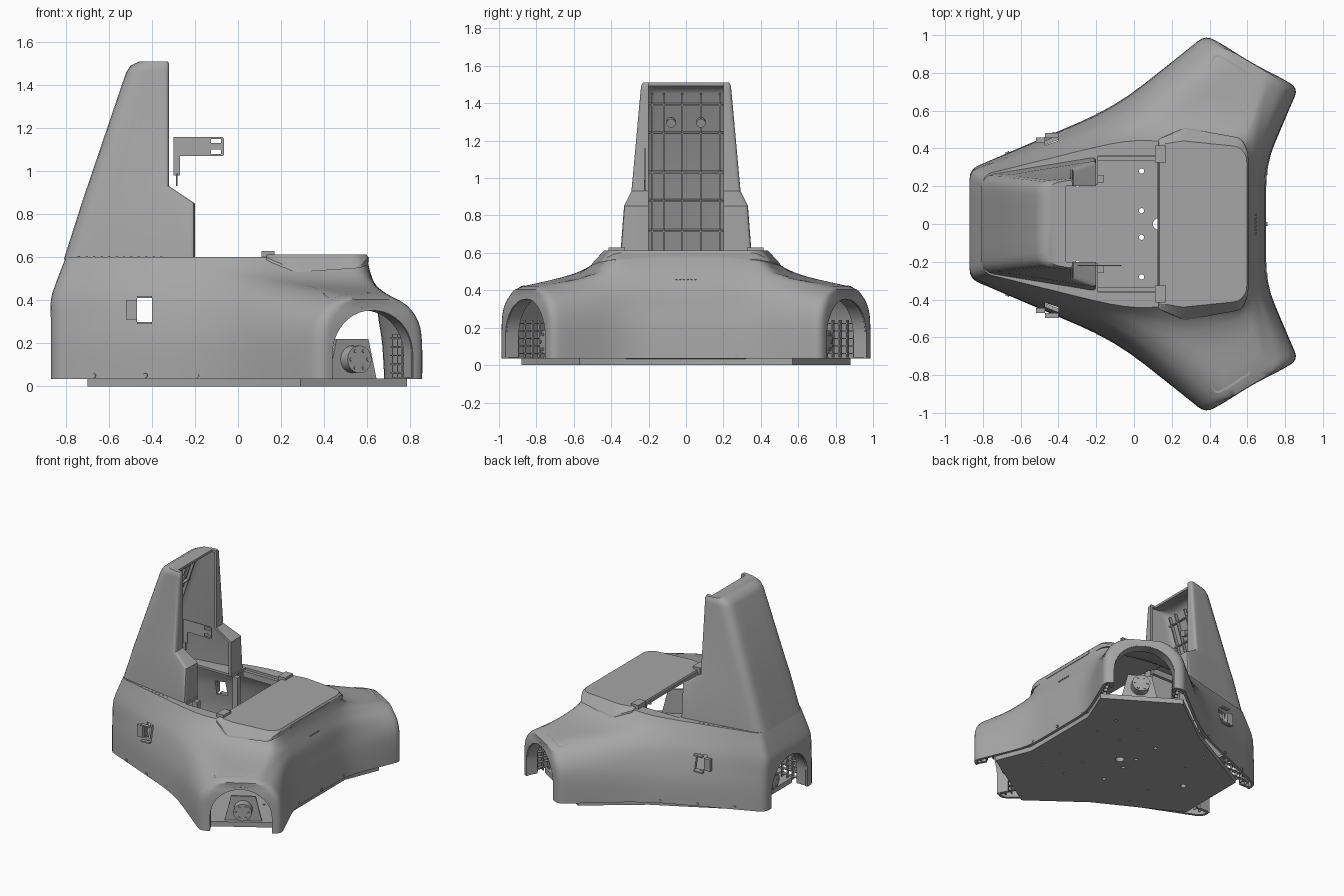
import bpy, bmesh, math
from mathutils import Vector, Matrix
from mathutils.bvhtree import BVHTree

if "Cube" in bpy.data.objects:
    bpy.data.objects.remove(bpy.data.objects["Cube"])

grey = bpy.data.materials.new("plain grey")
grey.use_nodes = True
COLOUR = (0.38, 0.38, 0.38, 1)
grey.diffuse_color = COLOUR
grey.node_tree.nodes["Principled BSDF"].inputs["Base Color"].default_value = COLOUR

ARMS = [Matrix.Translation((0.13, 0, 0)) @ Matrix.Rotation(math.radians(a), 4, 'Z') for a in (60, 180, 300)]
WORLD = Matrix.Identity(4)


def finish(name, bm, smooth=False):
    bmesh.ops.recalc_face_normals(bm, faces=bm.faces)
    mesh = bpy.data.meshes.new(name)
    bm.to_mesh(mesh)
    bm.free()
    mesh.materials.append(grey)
    ob = bpy.data.objects.new(name, mesh)
    bpy.context.collection.objects.link(ob)
    if smooth:
        shade(ob)
    return ob


def shade(ob):
    bpy.ops.object.select_all(action='DESELECT')
    ob.select_set(True)
    bpy.context.view_layer.objects.active = ob
    bpy.ops.object.shade_smooth_by_angle(angle=math.radians(32))


def box(name, lo, hi, matrix=WORLD):
    bm = bmesh.new()
    lo, hi = Vector(lo), Vector(hi)
    m = matrix @ Matrix.Translation((lo + hi) / 2) @ Matrix.Diagonal((*(hi - lo), 1))
    bmesh.ops.create_cube(bm, size=1, matrix=m)
    return finish(name, bm)


def disc(name, at, direction, radius, depth, matrix=WORLD, sides=20):
    bm = bmesh.new()
    turn = Vector(direction).to_track_quat('Z', 'Y').to_matrix().to_4x4()
    bmesh.ops.create_cone(bm, cap_ends=True, segments=sides, radius1=radius, radius2=radius,
                          depth=depth, matrix=matrix @ Matrix.Translation(at) @ turn)
    return finish(name, bm, True)


def prism(name, pts, offset, matrix=WORLD, smooth=False):
    """Polygon of 3D points pushed along an offset."""
    bm = bmesh.new()
    face = bm.faces.new([bm.verts.new(matrix @ Vector(p)) for p in pts])
    out = bmesh.ops.extrude_face_region(bm, geom=[face])
    verts = [v for v in out["geom"] if isinstance(v, bmesh.types.BMVert)]
    bmesh.ops.translate(bm, verts=verts, vec=matrix.to_3x3() @ Vector(offset))
    return finish(name, bm, smooth)


def catmull(path, n):
    path = [Vector(p) for p in path]
    out = []
    for i in range(len(path) - 1):
        a, b, c, d = path[max(i - 1, 0)], path[i], path[i + 1], path[min(i + 2, len(path) - 1)]
        for k in range(n):
            t = k / n
            out.append(0.5 * (2 * b + (c - a) * t + (2 * a - 5 * b + 4 * c - d) * t * t
                              + (3 * b - a - 3 * c + d) * t ** 3))
    return out + [path[-1]]


def rounded(ring, radii):
    """Round each corner, then divide the straight runs."""
    corners = []
    for i, p in enumerate(ring):
        ends = []
        for q in (ring[i - 1], ring[(i + 1) % len(ring)]):
            length = max((q - p).length, 1e-6)
            ends.append(p + (q - p) * min(radii[i] / length, 0.42))
        corners.append([ends[0].lerp(p, t).lerp(p.lerp(ends[1], t), t) for t in (0, .25, .5, .75, 1)])
    out = []
    for i, arc in enumerate(corners):
        nxt = corners[(i + 1) % len(corners)][0]
        out += arc + [arc[-1].lerp(nxt, t / 5) for t in range(1, 5)]
    return out


def loft(name, paths, radii, n, cap_bottom=False):
    """Half outline of upright paths, mirrored over y and skinned."""
    bm = bmesh.new()
    paths = [catmull(p, n) if n > 1 else [Vector(q) for q in p] for p in paths]
    paths += [[Vector((q.x, -q.y, q.z)) for q in p] for p in reversed(paths)]
    radii = radii + radii[::-1]
    rings = [[bm.verts.new(v) for v in rounded(list(level), radii)] for level in zip(*paths)]
    for low, high in zip(rings, rings[1:]):
        for i in range(len(low)):
            j = (i + 1) % len(low)
            bm.faces.new((low[i], low[j], high[j], high[i]))
    bm.faces.new(rings[-1])
    if cap_bottom:
        bm.faces.new(rings[0])
    return finish(name, bm)


def bake(ob, cutters, thickness=0):
    """Hollow, cut, and keep the resulting mesh."""
    if thickness:
        mod = ob.modifiers.new("wall", 'SOLIDIFY')
        mod.thickness, mod.offset = thickness, -1
    for c in cutters:
        mod = ob.modifiers.new("cut", 'BOOLEAN')
        mod.operation, mod.solver, mod.object = 'DIFFERENCE', 'EXACT', c
    graph = bpy.context.evaluated_depsgraph_get()
    mesh = bpy.data.meshes.new_from_object(ob.evaluated_get(graph))
    ob.modifiers.clear()
    ob.data = mesh
    for c in cutters:
        bpy.data.objects.remove(c)
    shade(ob)


def arch(r, half, base, rise, n=20):
    arc = [(r, half * math.cos(math.pi * k / n), 0.15 + rise * math.sin(math.pi * k / n)) for k in range(n + 1)]
    return [(r, half, base)] + arc + [(r, -half, base)]


# body shell: one path per corner, from the hem up to the deck
tip, across, out = Vector((0.625, 0.86, 0)), Vector((0.245, -0.14, 0)), Vector((0.5, 0.866, 0))
roll = [(1, 0, .035), (1, 0, .2), (.93, 0, .3), (.72, .01, .375), (.42, .04, .42)]
corner = lambda s: [tuple(tip + across * s * c - out * back + Vector((0, 0, z))) for c, back, z in roll]
rear = [(-.87, .29, .035), (-.87, .29, .2), (-.87, .285, .3), (-.87, .28, .4), (-.85, .275, .47),
        (-.82, .265, .55), (-.8, .26, .6)]
side = [(-.1, .62, .035), (-.1, .61, .2), (-.09, .585, .32), (-.08, .55, .42), (-.06, .52, .48),
        (-.04, .48, .55), (-.03, .45, .6)]
front = [(.7, .32, .035), (.69, .32, .2), (.675, .32, .3), (.66, .33, .4), (.64, .34, .46),
         (.615, .36, .53), (.6, .36, .6)]
body = loft("body_shell", [rear, side, corner(-1) + [(.32, .58, .485), (.24, .43, .6)],
                           corner(1) + [(.59, .5, .485), (.55, .41, .6)], front],
            [.05, .2, .05, .05, .12], 3)
probe = bmesh.new()
probe.from_mesh(body.data)
tree = BVHTree.FromBMesh(probe)
cuts = [prism("cutter", arch(.88, .215, -.1, .205), (.25, 0, 0), m) for m in ARMS]
cuts += [box("cutter", (-.19, -.36, .5), (.125, .36, .7)), box("cutter", (-.7, -.21, .5), (-.15, .21, .7)),
         box("cutter", (-.47, -1, .3), (-.4, 1, .41))]
bake(body, cuts, .02)

# column shell with the open front
column = loft("column_shell", [
    [(-.81, .255, .59), (-.727, .25, .85), (-.7, .245, .93), (-.52, .225, 1.46), (-.5, .22, 1.49), (-.46, .21, 1.51)],
    [(-.2, .355, .59), (-.2, .335, .85), (-.32, .295, .93), (-.32, .245, 1.47), (-.32, .243, 1.495), (-.325, .235, 1.51)]],
    [.07, .025], 1)
bake(column, [box("cutter", (-.4, -.2, .5), (-.1, .2, 1.47)), box("cutter", (-.36, -.2, 1.4), (-.1, .2, 1.6))], .02)

# rib grid on the column's inner back
slope = Matrix.Translation((-.775, 0, .6)) @ Matrix.Rotation(math.atan2(.29, .87), 4, 'Y')
for y in (-.18, -.12, -.02, .08, .18):
    box("column_rib", (0, y - .004, .02), (.022, y + .004, .9), slope)
for z in (.13, .3, .46, .68, .84):
    box("column_rib", (0, -.2, z - .004), (.022, .2, z + .004), slope)
for y in (-.08, .08):
    disc("column_boss", (.015, y, .74), (1, 0, 0), .024, .03, slope)

# slotted bracket plate in front of the column
bracket = prism("bracket_plate", [(x, -.222, z) for x, z in (
    (-.3, .98), (-.27, .98), (-.27, 1.07), (-.07, 1.07), (-.065, 1.08), (-.065, 1.15), (-.075, 1.16), (-.3, 1.16))], (0, .006, 0))
bake(bracket, [box("cutter", (-.125, -.3, z), (-.08, -.1, z + .02)) for z in (1.08, 1.13)])
disc("bracket_pin", (-.285, -.22, .96), (0, 0, 1), .004, .06)

# floor plate
floor = prism("floor_plate", [(x, y * s, 0) for s, order in ((1, 1), (-1, -1)) for x, y in (
    (-.7, .27), (-.1, .59), (.29, .88), (.785, .57), (.68, .31))[::order]], (0, 0, .037))
holes = [(.13, 0, .03), (-.45, 0, .02)] + [(.04, y, .014) for y in (-.28, -.07, .07, .28)]
holes += [(x, y, .008) for x in (-.3, .3, .5) for y in (-.4, -.2, .2, .4)]
bake(floor, [disc("cutter", (x, y, 0), (0, 0, 1), r, .3) for x, y, r in holes])

# each arm: arch lip, hub on its bracket, side ribs, groove on the roof
for m in ARMS:
    prism("arch_lip", arch(.91, .232, .04, .222) + arch(.91, .213, .04, .203)[::-1], (.075, 0, 0), m, True)
    prism("hub_bracket", [(.79, -.13, .03), (.79, .13, .03), (.79, .085, .22), (.79, -.085, .22)], (.015, 0, 0), m)
    disc("hub", (.835, 0, .125), (1, 0, 0), .064, .07, m, 32)
    for k in range(6):
        a = math.radians(60 * k)
        disc("hub_bolt", (.87, .045 * math.cos(a), .125 + .045 * math.sin(a)), (1, 0, 0), .009, .012, m, 10)
    for s in (-1, 1):
        for k in range(5):
            r, z = .76 + .045 * k, .06 + .04 * k
            box("arch_rib", (r, s * .25 - .012, .04), (r + .006, s * .25 + .012, .24), m)
            box("arch_rib", (.74, s * .25 - .012, z), (.96, s * .25 + .012, z + .006), m)
for s in (-1, 1):
    path = catmull([(.4, .82, 1), (.42, .875, 1), (.46, .885, 1), (.58, .81, 1), (.61, .785, 1), (.6, .74, 1)], 5)
    hits = [tree.ray_cast(Vector((p.x, p.y * s, 1)), Vector((0, 0, -1)))[0] for p in path]
    bm = bmesh.new()
    for a, b in zip(hits, hits[1:]):
        if a and b:
            flat = Vector((-(b - a).y, (b - a).x, 0)).normalized() * .006
            up = Vector((0, 0, .003))
            bm.faces.new([bm.verts.new(v + up) for v in (a - flat, b - flat, b + flat, a + flat)])
    finish("arm_groove", bm)

# lid, front slot and hinges
loft("lid", [[(.13, .45, .585), (.13, .45, .6), (.135, .42, .612)], [(.27, .51, .53), (.27, .505, .54), (.26, .44, .612)],
             [(.57, .455, .55), (.57, .45, .56), (.555, .41, .612)], [(.605, .38, .565), (.605, .375, .6), (.597, .36, .612)]],
     [.01, .02, .03, .03], 1, True)
box("lid_slot", (.6, -.23, .575), (.609, .23, .6))
for s in (-1, 1):
    box("hinge", (.11, s * .37 - .045, .57), (.17, s * .37 + .045, .63))
    box("hatch_rail", (-.19, s * .345 - .012, .54), (.125, s * .345 + .012, .585))
    box("inner_post", (-.2, s * .24 - .02, .03), (-.16, s * .24 + .02, .58))

# screws along the hem, deck and front
for y in (-.27, 0, .27):
    disc("hem_screw", (.7, y, .055), (1, 0, 0), .011, .012, sides=12)
for k in range(6):
    disc("front_vent", (.643, -.05 + .02 * k, .46), (1, 0, .4), .005, .008, sides=8)
for s in (-1, 1):
    for x in (-.67, -.43, -.19):
        y = .29 + (x + .87) * .33 / .77
        disc("hem_screw", (x, s * y, .05), (-.39, s * .92, 0), .011, .012, sides=12)
    for k in range(12):
        x = -.74 + .035 * k
        disc("deck_hole", (x, s * (.26 + (x + .8) * .2), .601), (0, 0, 1), .005, .004, sides=8)
    # window frame around the side opening
    for x0, x1, z0, z1 in ((-.52, -.47, .31, .4), (-.47, -.4, .41, .42), (-.47, -.4, .29, .3)):
        wall = .29 + ((x0 + x1) / 2 + .87) * .33 / .77
        box("window_frame", (x0, s * wall - .02, z0), (x1, s * wall + .006, z1))
